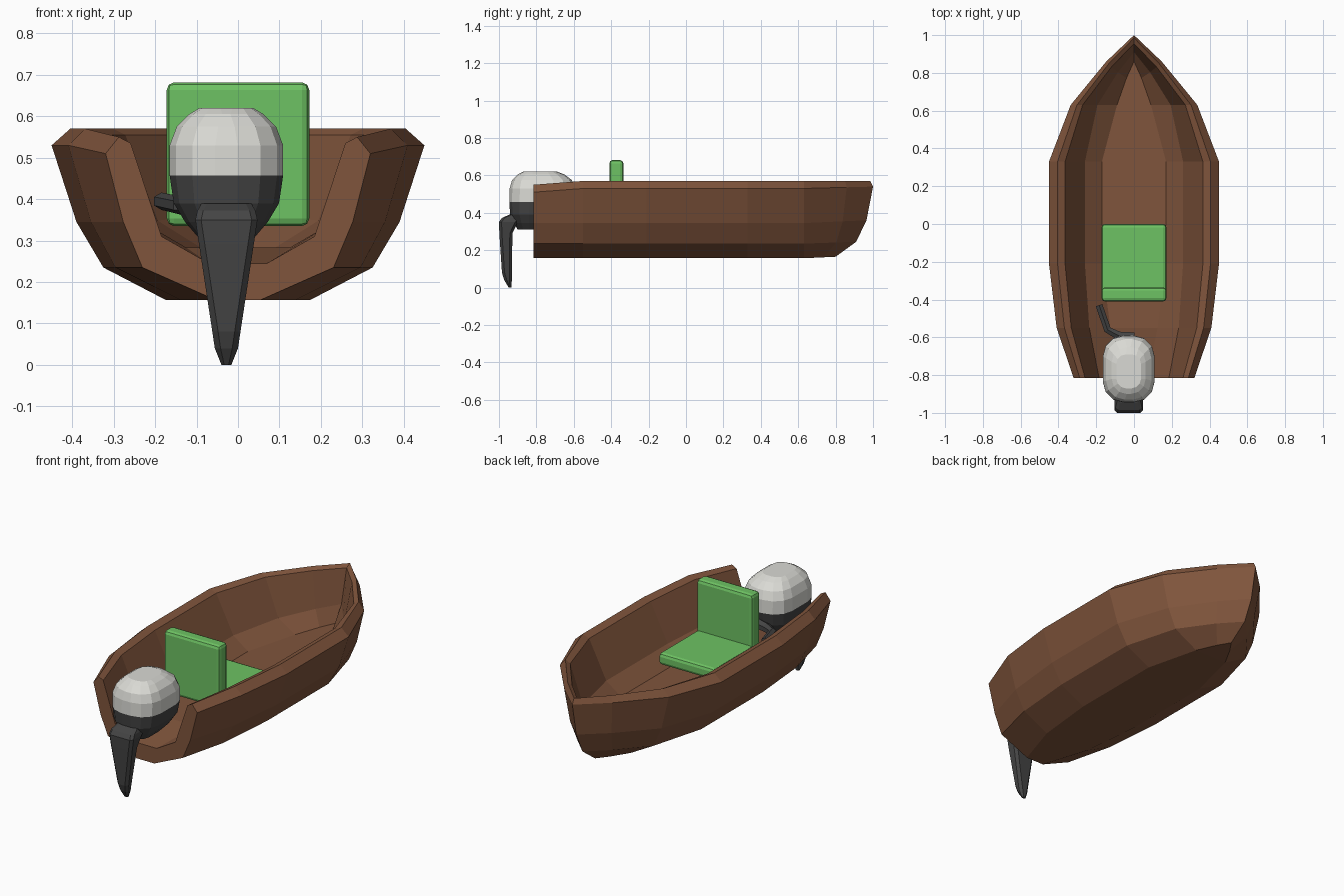
import bpy, bmesh, math
from mathutils import Vector

if "Cube" in bpy.data.objects:
    bpy.data.objects.remove(bpy.data.objects["Cube"])


def material(name, rgb):
    m = bpy.data.materials.new(name)
    m.diffuse_color = (*rgb, 1)
    m.use_nodes = True
    m.node_tree.nodes["Principled BSDF"].inputs["Base Color"].default_value = m.diffuse_color
    return m


BROWN = material("brown wood", (0.215, 0.09, 0.045))
GREEN = material("green", (0.155, 0.54, 0.125))
GREY = material("light grey", (0.70, 0.70, 0.66))
DARK = material("dark grey", (0.058, 0.058, 0.058))


def loft(name, rings, mats, cap_start=True, cap_end=True, rule=None):
    """Skin a list of closed rings with equal point counts."""
    bm = bmesh.new()
    vs = [[bm.verts.new(p) for p in r] for r in rings]
    n = len(rings[0])
    for a, b in zip(vs, vs[1:]):
        for i in range(n):
            j = (i + 1) % n
            bm.faces.new((a[i], a[j], b[j], b[i]))
    if cap_start:
        bm.faces.new(vs[0][::-1])
    if cap_end:
        bm.faces.new(vs[-1])
    bmesh.ops.remove_doubles(bm, verts=bm.verts, dist=0.0005)
    bmesh.ops.recalc_face_normals(bm, faces=bm.faces)
    if rule:
        for f in bm.faces:
            f.material_index = rule(f.calc_center_median())
    me = bpy.data.meshes.new(name)
    bm.to_mesh(me)
    bm.free()
    for m in mats:
        me.materials.append(m)
    ob = bpy.data.objects.new(name, me)
    bpy.context.collection.objects.link(ob)
    return ob


# Hull: half section from floor over the rim to the keel, scaled per station
HALF_X = [0.17, 0.26, 0.365, 0.405, 0.45, 0.39, 0.325, 0.175]
TIP = [(0.86, 0.283), (0.91, 0.37), (0.955, 0.555), (0.985, 0.57),
       (1.0, 0.54), (0.965, 0.36), (0.91, 0.245), (0.80, 0.165)]
#           y,    scale, floor x, floor z, crest z, bottom x
STATIONS = [(-0.815, 0.71, 0.07, 0.245, 0.55, 0.055),
            (-0.55, 0.91, 0.125, 0.283, 0.57, 0.14),
            (-0.21, 1.0, 0.17, 0.283, 0.57, 0.175),
            (0.33, 1.0, 0.17, 0.283, 0.57, 0.175),
            (0.63, 0.745, 0.09, 0.283, 0.57, 0.10)]


def mirrored(half):
    return half + [(-x, y, z) for x, y, z in reversed(half)]


halves = []
for y, s, fx, fz, cz, bx in STATIONS:
    zs = [fz, fz + 0.065, cz - 0.015, cz, cz - 0.04, 0.345, 0.235, 0.157]
    xs = [fx] + [x * s for x in HALF_X[1:-1]] + [bx]
    halves.append([(x, y, z) for x, z in zip(xs, zs)])
last = halves[-1]
tip = [(0.0, y, z) for y, z in TIP]
mid = []
for p, q in zip(last, tip):
    v = Vector(p).lerp(Vector(q), 0.62)
    mid.append((p[0] * 0.44, v.y, v.z))
halves += [mid, tip]
loft("hull", [mirrored(h) for h in halves], [BROWN], cap_end=False)


# Seat: two bevelled slabs
def slab(name, lo, hi, bevel, mat):
    bpy.ops.mesh.primitive_cube_add(size=1)
    ob = bpy.context.object
    ob.name = name
    for v in ob.data.vertices:
        v.co = [(a + b) / 2 + c * (b - a) for a, b, c in zip(lo, hi, v.co)]
    ob.data.materials.append(mat)
    m = ob.modifiers.new("bevel", "BEVEL")
    m.width, m.segments = bevel, 2
    return ob


slab("seat_cushion", (-0.172, -0.40, 0.335), (0.172, 0.0, 0.40), 0.018, GREEN)
slab("seat_back", (-0.172, -0.41, 0.335), (0.172, -0.335, 0.682), 0.018, GREEN)


# Outboard motor
MX = -0.028


def round_rect(z, hx, y0, y1, r, seg=3):
    """Rounded rectangle ring centred on the motor axis."""
    cy, hy = (y0 + y1) / 2, (y1 - y0) / 2
    r = min(r, hx * 0.95, hy * 0.95)
    pts = []
    for k, (sx, sy) in enumerate([(1, 1), (-1, 1), (-1, -1), (1, -1)]):
        for i in range(seg + 1):
            a = math.pi / 2 * (k + i / seg)
            pts.append((MX + sx * (hx - r) + r * math.cos(a),
                        cy + sy * (hy - r) + r * math.sin(a), z))
    return pts


cowl = [(0.31, 0.07, -0.90, -0.70, 0.06), (0.345, 0.10, -0.92, -0.64, 0.08),
        (0.39, 0.127, -0.94, -0.605, 0.10), (0.457, 0.137, -0.945, -0.59, 0.11),
        (0.53, 0.137, -0.943, -0.592, 0.11), (0.575, 0.12, -0.93, -0.61, 0.10),
        (0.605, 0.09, -0.90, -0.65, 0.08), (0.62, 0.065, -0.87, -0.69, 0.05)]
loft("motor_cowl", [round_rect(*c) for c in cowl], [DARK, GREY],
     rule=lambda c: int(c.z > 0.457))

# Leg tapering down to the foot
leg = [(0.0, 0.012, -0.948, -0.934), (0.04, 0.028, -0.972, -0.931),
       (0.08, 0.034, -0.984, -0.931), (0.29, 0.066, -0.998, -0.928),
       (0.35, 0.075, -1.0, -0.90), (0.372, 0.07, -0.985, -0.87),
       (0.39, 0.06, -0.945, -0.84)]
loft("motor_leg", [round_rect(*c, 0.014, 1) for c in leg], [DARK])

# Tiller handle: hexagonal rings along a bent path
path = [(0.0, -0.60, 0.39, 0.03), (-0.08, -0.592, 0.382, 0.026),
        (-0.14, -0.56, 0.385, 0.022), (-0.185, -0.43, 0.395, 0.021)]
rings = []
for i, (x, y, z, r) in enumerate(path):
    a, b = path[max(i - 1, 0)], path[min(i + 1, len(path) - 1)]
    d = Vector((b[0] - a[0], b[1] - a[1], 0)).normalized()
    side = Vector((-d.y, d.x, 0))
    rings.append([Vector((x, y, z)) + r * (side * math.cos(t) + Vector((0, 0, math.sin(t))))
                  for t in [math.tau * (k + 0.5) / 6 for k in range(6)]])
loft("tiller_handle", rings, [DARK])
